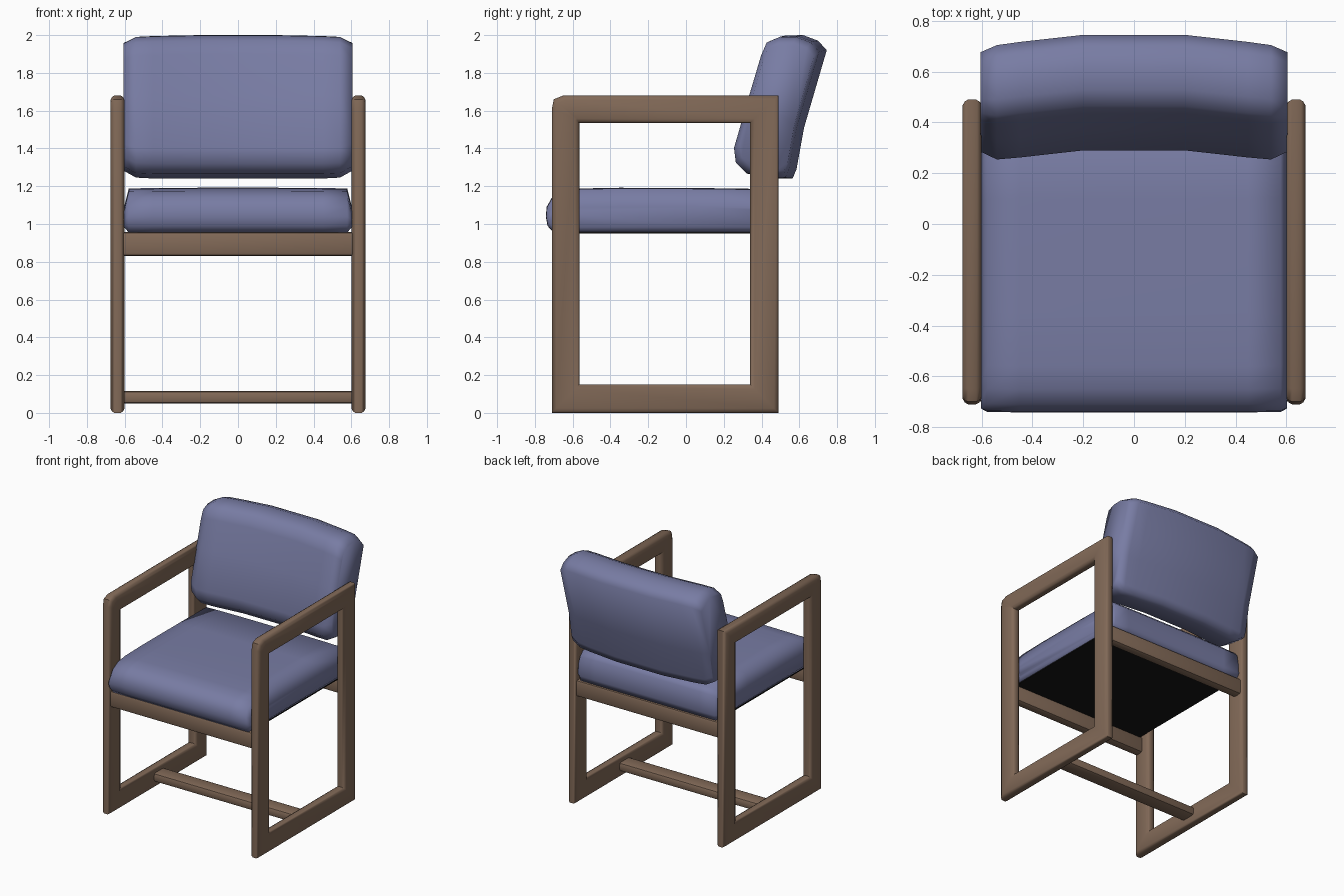
import bpy, bmesh, math

if "Cube" in bpy.data.objects:
    bpy.data.objects.remove(bpy.data.objects["Cube"])


def material(name, rgb):
    m = bpy.data.materials.new(name)
    m.diffuse_color = (*rgb, 1)
    m.use_nodes = True
    m.node_tree.nodes["Principled BSDF"].inputs["Base Color"].default_value = m.diffuse_color
    return m


WOOD = material("brown wood", (0.222, 0.142, 0.096))
FABRIC = material("blue grey fabric", (0.188, 0.202, 0.37))
BLACK = material("black lining", (0.008, 0.008, 0.008))


def finish(bm, name, mat, angle):
    bmesh.ops.remove_doubles(bm, verts=bm.verts, dist=1e-5)
    bmesh.ops.recalc_face_normals(bm, faces=bm.faces)
    mesh = bpy.data.meshes.new(name)
    bm.to_mesh(mesh)
    bm.free()
    mesh.materials.append(mat)
    ob = bpy.data.objects.new(name, mesh)
    bpy.context.collection.objects.link(ob)
    bpy.ops.object.select_all(action='DESELECT')
    ob.select_set(True)
    bpy.context.view_layer.objects.active = ob
    if angle:
        bpy.ops.object.shade_smooth_by_angle(angle=math.radians(angle))
    return ob


def skin(bm, rings, closed):
    """Join vertex rings with quads; close the loop or cap the ends."""
    rings = [[bm.verts.new(p) for p in r] for r in rings]
    n = len(rings[0])
    for i in range(len(rings) if closed else len(rings) - 1):
        a, b = rings[i], rings[(i + 1) % len(rings)]
        for j in range(n):
            k = (j + 1) % n
            bm.faces.new((a[j], a[k], b[k], b[j]))
    if not closed:
        bm.faces.new(rings[0])
        bm.faces.new(rings[-1])


def cushion(name, profile, centre, half):
    """Loft a (y, z) profile across x; half = (x, dy, dz, scale_y, scale_z)."""
    sections = [(-s[0], *s[1:]) for s in reversed(half)] + half
    cy, cz = centre
    rings = [[(x, cy + dy + (y - cy) * sy, cz + dz + (z - cz) * sz)
              for y, z in profile] for x, dy, dz, sy, sz in sections]
    bm = bmesh.new()
    skin(bm, rings, False)
    return finish(bm, name, FABRIC, 89)


def box(name, y0, y1, z0, z1, hx, mat, bevel):
    bm = bmesh.new()
    bmesh.ops.create_cube(bm, size=1)
    for v in bm.verts:
        v.co = (v.co.x * 2 * hx, (y0 + y1) / 2 + v.co.y * (y1 - y0),
                (z0 + z1) / 2 + v.co.z * (z1 - z0))
    if bevel:
        bmesh.ops.bevel(bm, geom=bm.edges[:], offset=bevel, segments=2,
                        profile=0.5, affect='EDGES')
    return finish(bm, name, mat, 40 if bevel else 0)


# side frames: rounded bar swept round a rectangle, eased at the front top corner
SECTION = [(0, -.016), (0, .016), (.05, .029), (.16, .0375), (.84, .0375),
           (.95, .029), (1, .016), (1, -.016), (.95, -.029), (.84, -.0375),
           (.16, -.0375), (.05, -.029)]
FRONT_TOP = (-.565, 1.535)
STATIONS = [((-.71, 0), (-.565, .15)),
            ((-.71, 1.61), FRONT_TOP), ((-.70, 1.66), FRONT_TOP),
            ((-.65, 1.68), FRONT_TOP),
            ((.49, 1.68), (.34, 1.535)), ((.49, 0), (.34, .15))]
for side, cx in (("left", -.638), ("right", .638)):
    bm = bmesh.new()
    rings = [[(cx + x, o[0] + (i[0] - o[0]) * t, o[1] + (i[1] - o[1]) * t)
              for t, x in SECTION] for o, i in STATIONS]
    skin(bm, rings, True)
    finish(bm, side + "_side_frame", WOOD, 40)

# cross rails and floor stretcher
box("front_rail", -.70, -.625, .83, .957, .62, WOOD, .018)
box("rear_rail", .405, .48, .83, .957, .62, WOOD, .018)
box("floor_stretcher", -.17, -.045, .05, .117, .62, WOOD, .018)

# seat cushion and its lining
SEAT = [(-.70, .955), (-.733, .99), (-.742, 1.04), (-.738, 1.09), (-.71, 1.14),
        (-.65, 1.175), (-.56, 1.188), (-.35, 1.192), (.1, 1.19), (.44, 1.185),
        (.475, 1.15), (.48, 1.0), (.465, .955)]
cushion("seat_cushion", SEAT, (-.13, 1.07),
        [(.2, 0, 0, 1, 1), (.45, 0, -.001, 1, .995),
         (.578, 0, -.002, .997, .985), (.603, 0, -.035, .975, .45)])
box("seat_lining", -.66, .44, .949, .957, .585, BLACK, 0)

# back cushion, bowed so that its ends come forward
BACK = [(.29, 1.40), (.30, 1.32), (.355, 1.265), (.51, 1.24), (.565, 1.242),
        (.585, 1.29), (.625, 1.51), (.745, 1.92), (.70, 1.97), (.62, 2.0),
        (.53, 1.998), (.465, 1.97), (.435, 1.90), (.37, 1.68)]
cushion("back_cushion", BACK, (.505, 1.62),
        [(.2, 0, 0, 1, 1), (.45, -.028, -.002, 1, .992),
         (.54, -.038, -.002, .99, .98), (.605, -.035, 0, .86, .89)])
